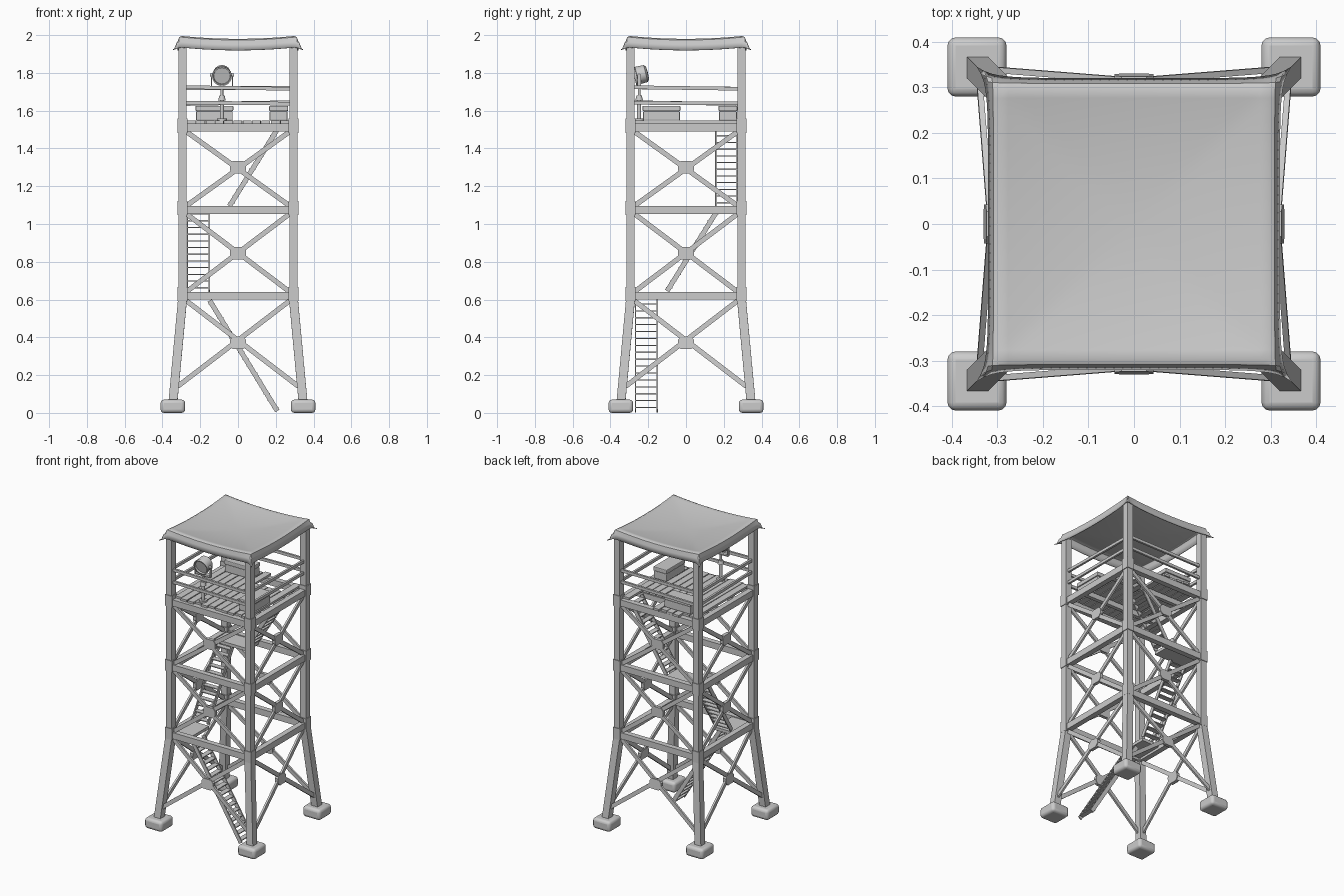
import bpy, bmesh, math, random
from mathutils import Vector, Matrix

if "Cube" in bpy.data.objects:
    bpy.data.objects.remove(bpy.data.objects["Cube"])

random.seed(4)
L = 0.293                       # leg centre offset
LEVELS = [0.62, 1.075, 1.51]    # horizontal frame heights


def finish(bm, name, bevel=0, seg=1, smooth=False):
    bmesh.ops.recalc_face_normals(bm, faces=bm.faces)
    me = bpy.data.meshes.new(name)
    bm.to_mesh(me)
    bm.free()
    ob = bpy.data.objects.new(name, me)
    bpy.context.collection.objects.link(ob)
    if bevel:
        m = ob.modifiers.new("bevel", 'BEVEL')
        m.width, m.segments = bevel, seg
    if smooth:
        bpy.context.view_layer.objects.active = ob
        ob.select_set(True)
        bpy.ops.object.shade_smooth_by_angle(angle=math.radians(40))
        ob.select_set(False)
    return ob


def box(bm, c, s, rz=0):
    m = Matrix.Translation(c) @ Matrix.Rotation(rz, 4, 'Z') @ Matrix.Diagonal((*s, 1))
    bmesh.ops.create_cube(bm, size=1, matrix=m)


def bar(bm, a, b, w, t, n):
    """Rectangular bar from a to b, thickness t along n, width w across."""
    a, b, n = Vector(a), Vector(b), Vector(n)
    z = (b - a).normalized()
    x = n.cross(z).normalized()
    y = z.cross(x)
    r = Matrix((x, y, z)).transposed().to_4x4()
    m = Matrix.Translation((a + b) / 2) @ r @ Matrix.Diagonal((w, t, (b - a).length, 1))
    bmesh.ops.create_cube(bm, size=1, matrix=m)


def cyl(bm, a, b, r1, r2=None, n=16):
    a, b = Vector(a), Vector(b)
    q = (b - a).to_track_quat('Z', 'Y').to_matrix().to_4x4()
    bmesh.ops.create_cone(bm, cap_ends=True, segments=n, radius1=r1, radius2=r1 if r2 is None else r2,
                          depth=(b - a).length, matrix=Matrix.Translation((a + b) / 2) @ q)


def four_sides(build, name, **kw):
    """Build a part on the front side, repeated on all four sides."""
    bm = bmesh.new()
    for i in range(4):
        tmp = bmesh.new()
        build(tmp)
        tmp.transform(Matrix.Rotation(i * math.pi / 2, 4, 'Z'))
        me = bpy.data.meshes.new("tmp")
        tmp.to_mesh(me)
        tmp.free()
        bm.from_mesh(me)
        bpy.data.meshes.remove(me)
    return finish(bm, name, **kw)


# concrete footings
four_sides(lambda bm: box(bm, (0.345, -0.345, 0.035), (0.13, 0.13, 0.07)), "footings", bevel=0.018, seg=3, smooth=True)

# legs: splayed lower part and straight upper part
def legs(bm):
    bar(bm, (0.345, -0.345, 0.05), (L, -L, 0.61), 0.047, 0.047, (0, 1, 0))
    box(bm, (L, -L, 1.275), (0.043, 0.043, 1.35))
    for z in LEVELS:
        box(bm, (L, -L, z + 0.01), (0.052, 0.052, 0.075))
four_sides(legs, "legs")

# horizontal beams
def beams(bm):
    for z in LEVELS:
        box(bm, (0, -L, z), (2 * L, 0.036, 0.042))
four_sides(beams, "frame_beams")

# crossed braces with chamfered centre plates
def gusset(bm, c, tilt):
    pts = [(-.043, -.015), (-.028, -.033), (.028, -.033), (.043, -.015),
           (.043, .015), (.028, .033), (-.028, .033), (-.043, .015)]
    m = Matrix.Translation(c) @ Matrix.Rotation(tilt, 4, 'X')
    f = bm.faces.new([bm.verts.new(m @ Vector((x, -0.011, z))) for x, z in pts])
    r = bmesh.ops.extrude_face_region(bm, geom=[f])
    bmesh.ops.translate(bm, vec=(0, 0.022, 0), verts=[v for v in r['geom'] if isinstance(v, bmesh.types.BMVert)])

def braces(bm):
    for xb, yb, zb, xt, zt, zc in [(0.32, -0.34, 0.14, 0.275, 0.595, 0.37),
                                   (0.275, -L, 0.64, 0.275, 1.055, 0.845),
                                   (0.275, -L, 1.095, 0.275, 1.49, 1.30)]:
        for s in (1, -1):
            bar(bm, (s * xb, yb, zb), (-s * xt, -L, zt), 0.026, 0.013, (0, 1, 0))
        gusset(bm, (0, (yb - L) / 2, zc), -math.atan2(-L - yb, zt - zb))
four_sides(braces, "cross_braces")

# slightly crooked guard rails
def rails(bm):
    for z in (1.64, 1.72):
        d = random.uniform(-0.006, 0.006)
        bar(bm, (-L, -L, z - d), (L, -L, z + d), 0.019, 0.014, (0, 1, 0))
four_sides(rails, "guard_rails")

# platform joists and planks, open above the top stairs
bm = bmesh.new()
for y in (-0.13, 0.13):
    box(bm, (0, y, 1.51), (2 * L, 0.025, 0.035))
finish(bm, "platform_joists")

bm = bmesh.new()
n = 11
for i in range(n):
    x = -0.27 + 0.54 * (i + 0.5) / n
    y0 = -0.285 + random.uniform(-0.015, 0.01)
    y1 = 0.145 if 0.0 < x < 0.2 else 0.29 + random.uniform(-0.02, 0.035)
    box(bm, (x, (y0 + y1) / 2, 1.54), (0.54 / n - 0.005, y1 - y0, 0.014), random.uniform(-0.006, 0.006))
finish(bm, "platform_planks")

# stairs: two stringers and thin treads per flight
def flight(name, a, b, side, half, steps):
    a, b, side = Vector(a), Vector(b), Vector(side)
    run = Vector((b.x - a.x, b.y - a.y, 0)).normalized()
    bm = bmesh.new()
    for s in (1, -1):
        bar(bm, a + side * s * half, b + side * s * half, 0.026, 0.007, side)
    for i in range(steps):
        p = a.lerp(b, (i + 0.5) / steps)
        bar(bm, p - side * half, p + side * half, 0.034, 0.006, (0, 0, 1))
    finish(bm, name)
flight("lower_stairs", (0.208, -0.21, 0.01), (-0.15, -0.21, 0.595), (0, 1, 0), 0.057, 16)
flight("middle_stairs", (-0.21, -0.1, 0.645), (-0.21, 0.165, 1.07), (1, 0, 0), 0.057, 12)
flight("upper_stairs", (-0.045, 0.215, 1.095), (0.22, 0.215, 1.52), (0, 1, 0), 0.057, 12)

# stair landings
bm = bmesh.new()
box(bm, (-0.213, -0.19, 0.625), (0.13, 0.19, 0.02))
box(bm, (-0.16, 0.215, 1.08), (0.24, 0.13, 0.02))
finish(bm, "landings")

# supply crates with lids
def crate(name, c, s):
    bm = bmesh.new()
    box(bm, (c[0], c[1], 1.572), (s[0] - 0.006, s[1] - 0.006, 0.05))
    box(bm, (c[0], c[1], 1.612), (s[0], s[1], 0.028))
    finish(bm, name, bevel=0.005, seg=2)
crate("side_crate", (0.215, -0.13), (0.1, 0.2))
crate("back_crate", (-0.125, 0.222), (0.2, 0.1))

# searchlight: stand, yoke and tilted drum
bm = bmesh.new()
x, y = -0.085, -0.248
cyl(bm, (x, y, 1.545), (x, y, 1.558), 0.026)
cyl(bm, (x, y, 1.55), (x, y, 1.66), 0.011)
cyl(bm, (x, y, 1.655), (x, y, 1.68), 0.02, 0.014)
cyl(bm, (x, y, 1.67), (x, y, 1.715), 0.007)
box(bm, (x, y, 1.722), (0.116, 0.018, 0.007))
for s in (1, -1):
    box(bm, (x + s * 0.056, y, 1.755), (0.005, 0.018, 0.07))
    cyl(bm, (x + s * 0.045, y, 1.788), (x + s * 0.064, y, 1.788), 0.008)
finish(bm, "searchlight_stand", smooth=True)

bm = bmesh.new()
prof = [(-0.026, 0), (-0.026, 0.043), (-0.036, 0.045), (-0.036, 0.052), (-0.022, 0.052),
        (-0.02, 0.048), (0.028, 0.046), (0.038, 0.034), (0.04, 0)]
vs = [bm.verts.new((0, yy, r)) for yy, r in prof]
es = [bm.edges.new(p) for p in zip(vs, vs[1:])]
bmesh.ops.spin(bm, geom=vs + es, cent=(0, 0, 0), axis=(0, 1, 0), angle=math.tau, steps=24)
bmesh.ops.remove_doubles(bm, verts=bm.verts, dist=0.0005)
bm.transform(Matrix.Translation((x, y + 0.008, 1.79)) @ Matrix.Rotation(math.radians(14), 4, 'X'))
finish(bm, "searchlight_drum", smooth=True)

# sagging canopy with drooping hem and pulled corners
bm = bmesh.new()
N = 36
bmesh.ops.create_grid(bm, x_segments=N, y_segments=N, size=1)
for v in bm.verts:
    u, w = v.co.x, v.co.y
    def spread(a, b):
        inner, out = min(abs(a), 0.86) / 0.86, max(abs(a) - 0.86, 0) / 0.14
        return math.copysign(0.306 * inner + out * (0.015 + 0.025 * abs(b) ** 8), a), inner, out
    px, iu, ou = spread(u, w)
    py, iw, ow = spread(w, u)
    edge = max(iu, iw) ** 2
    lo = min(iu, iw) ** 2
    top = 1.998 - 0.016 * (1 - lo) - 0.028 * (1 - edge)
    t = max(ou, ow)
    v.co = (px, py, top - 0.062 * t ** 1.3 - 0.012 * ou * ow)
ob = finish(bm, "canopy", smooth=True)
m = ob.modifiers.new("thickness", 'SOLIDIFY')
m.thickness = 0.005
